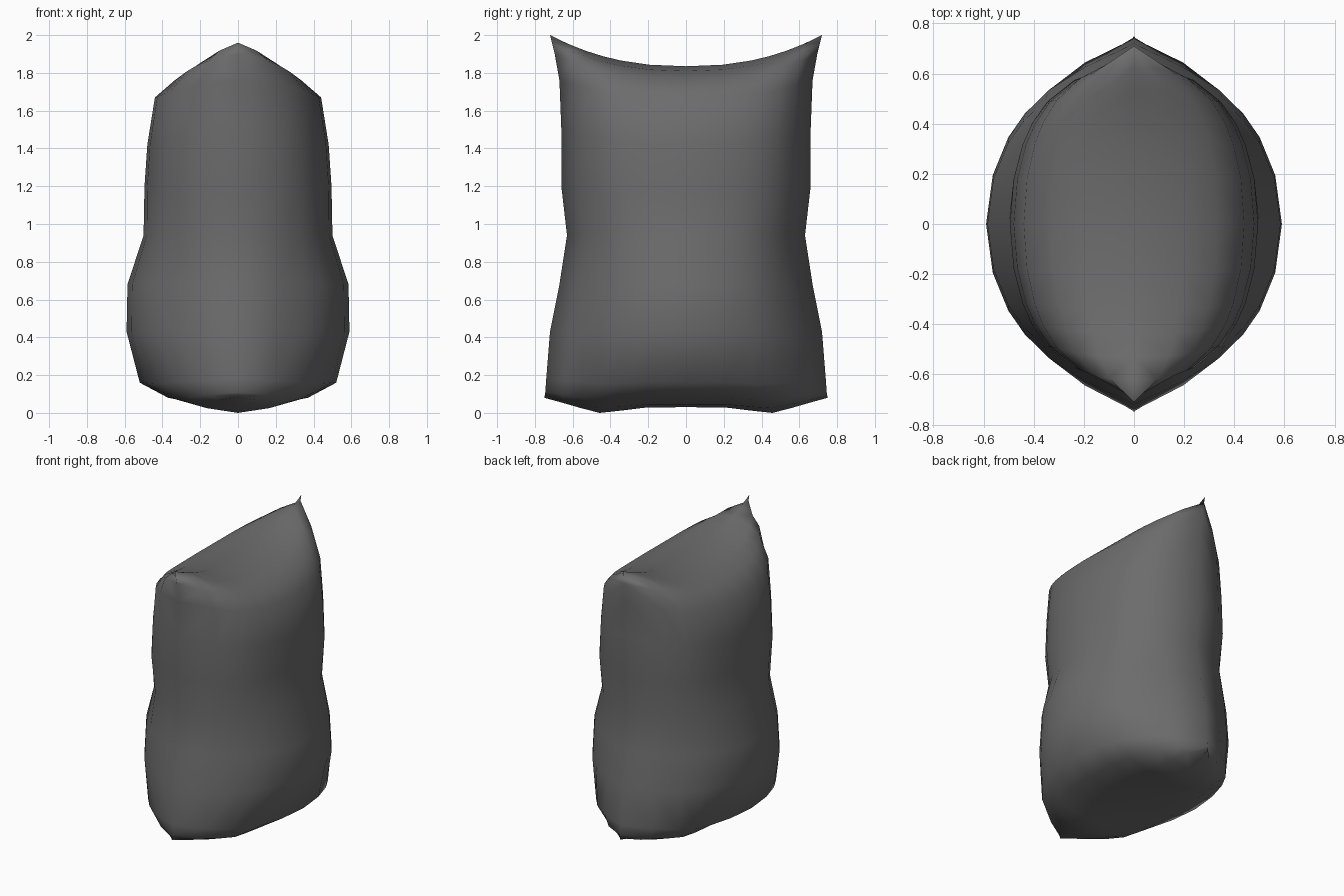
import bpy, bmesh, math

if "Cube" in bpy.data.objects:
    bpy.data.objects.remove(bpy.data.objects["Cube"])

# Rows of one cushion panel, bottom seam to top seam: bulge at the middle, height at the
# middle, half depth at the side seam, height at the side seam, squareness power
ROWS = [
    (0.00, 0.03, 0.75, 0.08, 1), (0.20, 0.045, 0.748, 0.09, 0.66), (0.37, 0.08, 0.745, 0.11, 0.75),
    (0.52, 0.16, 0.74, 0.18, 0.88), (0.59, 0.43, 0.72, 0.43, 1), (0.585, 0.68, 0.67, 0.68, 0.93),
    (0.50, 0.94, 0.63, 0.94, 0.75), (0.495, 1.20, 0.66, 1.20, 0.66), (0.48, 1.42, 0.66, 1.50, 0.66),
    (0.44, 1.67, 0.67, 1.76, 0.66), (0.33, 1.765, 0.695, 1.90, 0.66), (0.20, 1.81, 0.71, 1.96, 0.66),
    (0.00, 1.835, 0.72, 2.00, 1),
]
# Columns: fraction of half depth, fraction of the bulge, bottom sag
HALF = [(0, 1, 0), (0.27, 0.955, -0.003), (0.48, 0.85, -0.029), (0.61, 0.74, -0.046),
        (0.74, 0.58, -0.03), (0.87, 0.33, -0.013), (1, 0, 0)]
COLS = [(-s, f, d) for s, f, d in reversed(HALF[1:])] + HALF

bm = bmesh.new()
for side in (-1, 1):
    grid = []
    for r, (bulge, zc, depth, ze, power) in enumerate(ROWS):
        sag = max(0, 1 - r / 4)
        grid.append([bm.verts.new((side * bulge * f ** power, depth * s,
                                   zc + (ze - zc) * abs(s) ** 2.3 + d * sag))
                     for s, f, d in COLS])
    for a, b in zip(grid, grid[1:]):
        for i in range(len(COLS) - 1):
            bm.faces.new((a[i], a[i + 1], b[i + 1], b[i]))
# Sew the two panels together along the seam
bmesh.ops.remove_doubles(bm, verts=bm.verts, dist=0.0005)
bmesh.ops.recalc_face_normals(bm, faces=bm.faces)
mesh = bpy.data.meshes.new("stuffed_sack")
bm.to_mesh(mesh)
bm.free()

sack = bpy.data.objects.new("stuffed_sack", mesh)
bpy.context.collection.objects.link(sack)
grey = bpy.data.materials.new("dark grey cloth")
grey.diffuse_color = (0.15, 0.15, 0.15, 1)
grey.use_nodes = True
grey.node_tree.nodes["Principled BSDF"].inputs["Base Color"].default_value = grey.diffuse_color
mesh.materials.append(grey)

# Soft cloth, no sharp edges
mesh.shade_smooth()
